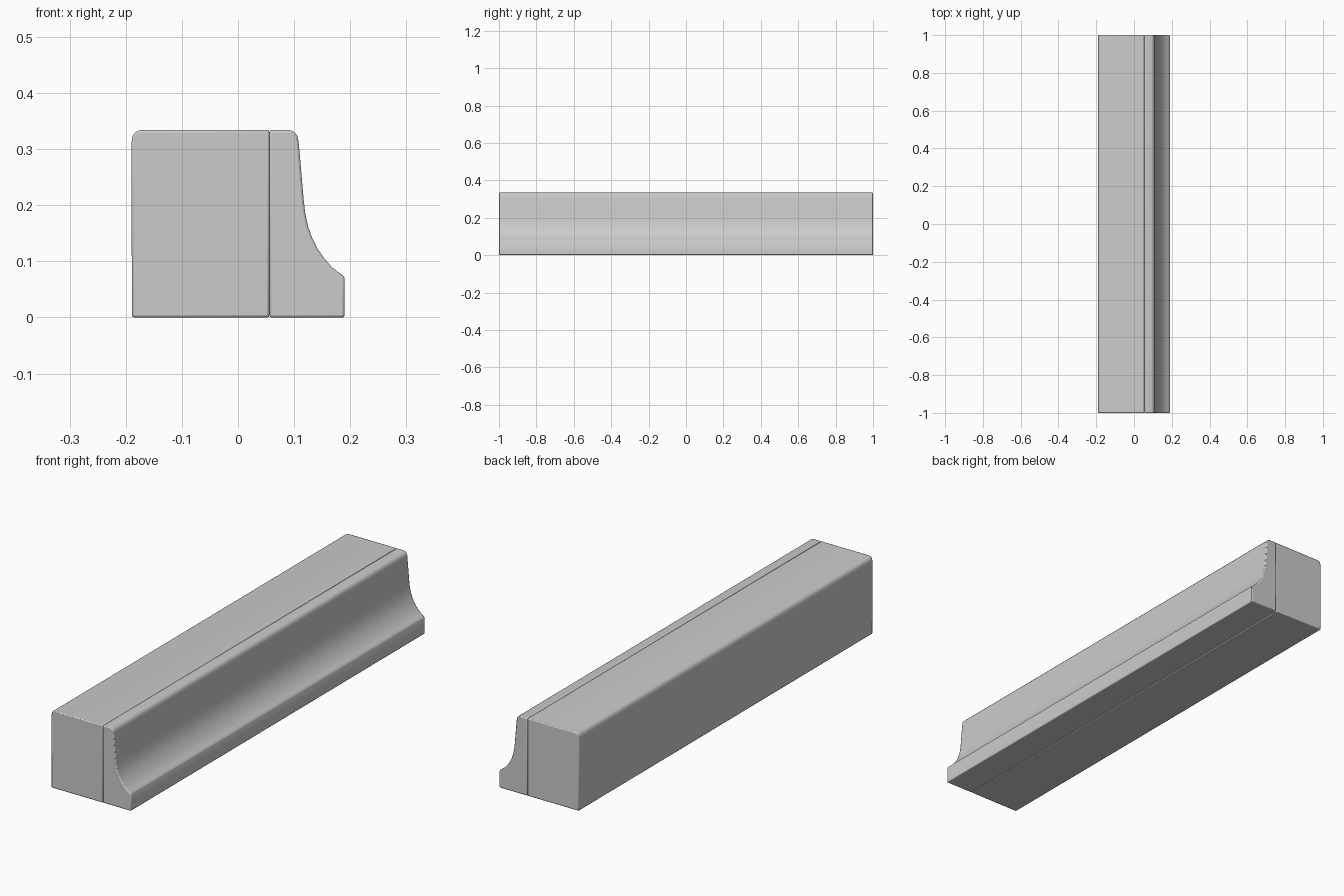
import bpy, bmesh, math

if "Cube" in bpy.data.objects:
    bpy.data.objects.remove(bpy.data.objects["Cube"])


def extrude_profile(name, profile, bevel=0.004):
    """Extrude an (x, z) outline along y from -1 to 1 and soften its sharp edges."""
    bm = bmesh.new()
    face = bm.faces.new([bm.verts.new((x, -1, z)) for x, z in profile])
    ext = bmesh.ops.extrude_face_region(bm, geom=[face])
    moved = [v for v in ext["geom"] if isinstance(v, bmesh.types.BMVert)]
    bmesh.ops.translate(bm, verts=moved, vec=(0, 2, 0))
    bmesh.ops.recalc_face_normals(bm, faces=bm.faces)
    mesh = bpy.data.meshes.new(name)
    bm.to_mesh(mesh)
    bm.free()
    obj = bpy.data.objects.new(name, mesh)
    bpy.context.collection.objects.link(obj)

    mod = obj.modifiers.new("soft_edges", "BEVEL")
    mod.width = bevel
    mod.segments = 2
    mod.limit_method = "ANGLE"
    mod.angle_limit = math.radians(42)

    bpy.ops.object.select_all(action="DESELECT")
    obj.select_set(True)
    bpy.context.view_layer.objects.active = obj
    bpy.ops.object.shade_smooth_by_angle(angle=math.radians(40))
    return obj


SEAM = 0.056
TOP = 0.334

# Square rear block with a rounded top back corner
extrude_profile("rear_block", [
    (-0.189, 0), (SEAM, 0), (SEAM, TOP), (-0.174, TOP),
    (-0.183, 0.330), (-0.188, 0.323), (-0.190, 0.310),
])

# Front face: rounded top, concave sweep, low lip
extrude_profile("curved_face", [
    (SEAM, 0), (0.190, 0), (0.190, 0.070), (0.187, 0.075),
    (0.178, 0.081), (0.167, 0.090), (0.154, 0.105), (0.142, 0.122),
    (0.132, 0.142), (0.125, 0.162), (0.120, 0.185), (0.117, 0.210),
    (0.114, 0.245), (0.111, 0.280), (0.108, 0.313), (0.106, 0.323),
    (0.101, 0.330), (0.092, TOP), (SEAM, TOP),
])
